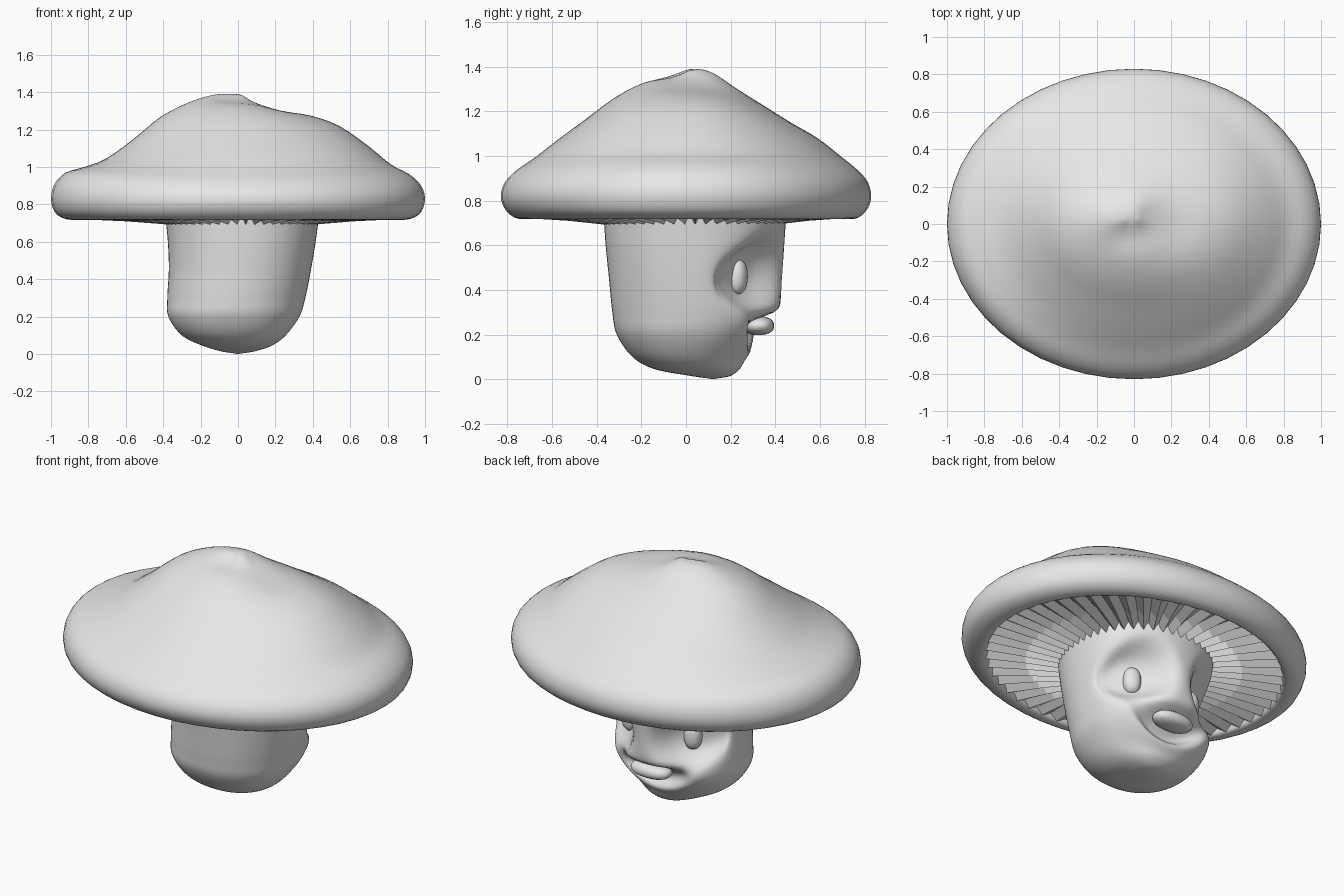
import bpy, bmesh, math
from mathutils import Vector

if "Cube" in bpy.data.objects:
    bpy.data.objects.remove(bpy.data.objects["Cube"])

clay = bpy.data.materials.new("pale_grey")
clay.diffuse_color = (0.8, 0.8, 0.8, 1)
clay.use_nodes = True
clay.node_tree.nodes["Principled BSDF"].inputs["Base Color"].default_value = clay.diffuse_color


def smooth_rows(rows, n):
    """Catmull-Rom rows between control rows, n steps per span."""
    out = []
    last = len(rows) - 1
    for i in range(last):
        a, b, c, d = (rows[max(0, min(last, i + k))] for k in (-1, 0, 1, 2))
        for s in range(n):
            t = s / n
            out.append([0.5 * (2 * q + (r - p) * t + (2 * p - 5 * q + 4 * r - w) * t * t
                               + (3 * q - p - 3 * r + w) * t ** 3)
                        for p, q, r, w in zip(a, b, c, d)])
    out.append(list(rows[-1]))
    return out


def finish(name, bm, angle=None):
    bmesh.ops.recalc_face_normals(bm, faces=bm.faces[:])
    me = bpy.data.meshes.new(name)
    bm.to_mesh(me)
    bm.free()
    me.materials.append(clay)
    ob = bpy.data.objects.new(name, me)
    bpy.context.collection.objects.link(ob)
    if angle is not None:
        bpy.ops.object.select_all(action='DESELECT')
        ob.select_set(True)
        bpy.context.view_layer.objects.active = ob
        bpy.ops.object.shade_smooth_by_angle(angle=math.radians(angle))
    return ob


def loft(name, rings, first=None, last=None, angle=None):
    """Skin closed rings; optional pole points close the two ends."""
    bm = bmesh.new()
    vr = [[bm.verts.new(p) for p in ring] for ring in rings]
    n = len(vr[0])
    for a, b in zip(vr, vr[1:]):
        for i in range(n):
            j = (i + 1) % n
            bm.faces.new((a[i], a[j], b[j], b[i]))
    for pole, ring in ((first, vr[0]), (last, vr[-1])):
        if pole:
            p = bm.verts.new(pole)
            for i in range(n):
                bm.faces.new((p, ring[i], ring[(i + 1) % n]))
    return finish(name, bm, angle)


# Cap: radius fraction, then heights towards +x, -x, -y, +y
cap_rows = [
    (0.04, 1.385, 1.39, 1.375, 1.39),
    (0.12, 1.34, 1.385, 1.35, 1.37),
    (0.25, 1.30, 1.345, 1.33, 1.30),
    (0.40, 1.275, 1.27, 1.265, 1.225),
    (0.55, 1.22, 1.15, 1.17, 1.15),
    (0.70, 1.115, 1.045, 1.075, 1.08),
    (0.82, 1.015, 1.0, 0.995, 1.005),
    (0.92, 0.96, 0.97, 0.935, 0.94),
    (0.98, 0.90, 0.91, 0.88, 0.885),
    (1.00, 0.83, 0.83, 0.82, 0.82),
    (0.98, 0.76, 0.76, 0.765, 0.765),
    (0.93, 0.725, 0.725, 0.725, 0.725),
    (0.87, 0.72, 0.72, 0.72, 0.72),
    (0.85, 0.755, 0.755, 0.755, 0.755),
]
cap_rings = []
SEG = 48
for t, px, nx, ny, py in smooth_rows(cap_rows, 3):
    ring = []
    for i in range(SEG):
        a = 2 * math.pi * i / SEG
        c, s = math.cos(a), math.sin(a)
        z = (px if c > 0 else nx) * c * c + (py if s > 0 else ny) * s * s
        k = max(0, 1 - t)
        ring.append((t * c - 0.02 * k, 0.83 * t * s + 0.03 * k, z))
    cap_rings.append(ring)
loft("cap", cap_rings, first=(-0.02, 0.03, 1.39), angle=50)

# Gills: radial folds under the cap
GILLS = 52
gill_rings = []
for f, low, high in ((0.0, 0.722, 0.75), (0.5, 0.71, 0.75), (1.0, 0.69, 0.735)):
    ring = []
    for i in range(GILLS * 2):
        a = math.pi * i / GILLS
        rx, ry = 0.87 + (0.36 - 0.87) * f, 0.722 + (0.36 - 0.722) * f
        ring.append((rx * math.cos(a) + 0.02 * f, ry * math.sin(a) + 0.02 * f,
                     low if i % 2 else high))
    gill_rings.append(ring)
loft("gills", gill_rings)

# Stem: height, x min, x max, y min, y max
stem_rows = [
    (0.75, -0.39, 0.435, -0.37, 0.45),
    (0.60, -0.375, 0.415, -0.36, 0.44),
    (0.45, -0.37, 0.39, -0.345, 0.43),
    (0.30, -0.378, 0.36, -0.33, 0.415),
    (0.20, -0.372, 0.328, -0.31, 0.36),
    (0.10, -0.30, 0.255, -0.24, 0.275),
    (0.045, -0.19, 0.18, -0.14, 0.24),
    (0.015, -0.09, 0.09, 0.02, 0.20),
    (0.005, -0.03, 0.03, 0.09, 0.15),
]


def bump(dx, dz):
    return math.exp(-(dx * dx + dz * dz) ** 2)


stem_rings = []
N = 96
for z, x0, x1, y0, y1 in smooth_rows(stem_rows, 7):
    ring = []
    for i in range(N):
        a = 2 * math.pi * i / N
        c, s = math.cos(a), math.sin(a)
        # slightly squared oval
        c2 = math.copysign(abs(c) ** 0.92, c)
        s2 = math.copysign(abs(s) ** 0.92, s)
        x = (x0 + x1) / 2 + (x1 - x0) / 2 * c2
        y = (y0 + y1) / 2 + (y1 - y0) / 2 * s2
        if s > 0:  # eye sockets and mouth pressed into the face
            fade = min(1, s * 2.5)
            for side in (-1, 1):
                y -= 0.15 * fade * bump((x - side * 0.235) / 0.145, (z - 0.47) / 0.155)
            y -= 0.11 * fade * bump(x / 0.22, (z - 0.215 - 0.9 * x * x) / 0.075)
        ring.append((x, y, z))
    stem_rings.append(ring)
loft("stem", stem_rings, last=(0, 0.12, 0.0), angle=60)


def pebble(name, loc, size, turn=0):
    """Slightly boxy rounded pill."""
    bm = bmesh.new()
    bmesh.ops.create_uvsphere(bm, u_segments=20, v_segments=12, radius=1)
    for v in bm.verts:
        p = [math.copysign(abs(q) ** 0.85, q) * r for q, r in zip(v.co, size)]
        v.co = Vector(p)
    ob = finish(name, bm, 60)
    ob.location = loc
    ob.rotation_euler = (0, 0, turn)


# Eyes and tongue
for side, label in ((-1, "left"), (1, "right")):
    pebble(label + "_eye", (side * 0.205, 0.225, 0.46), (0.05, 0.05, 0.08), -side * 0.5)
pebble("tongue", (0, 0.325, 0.24), (0.125, 0.07, 0.042))
